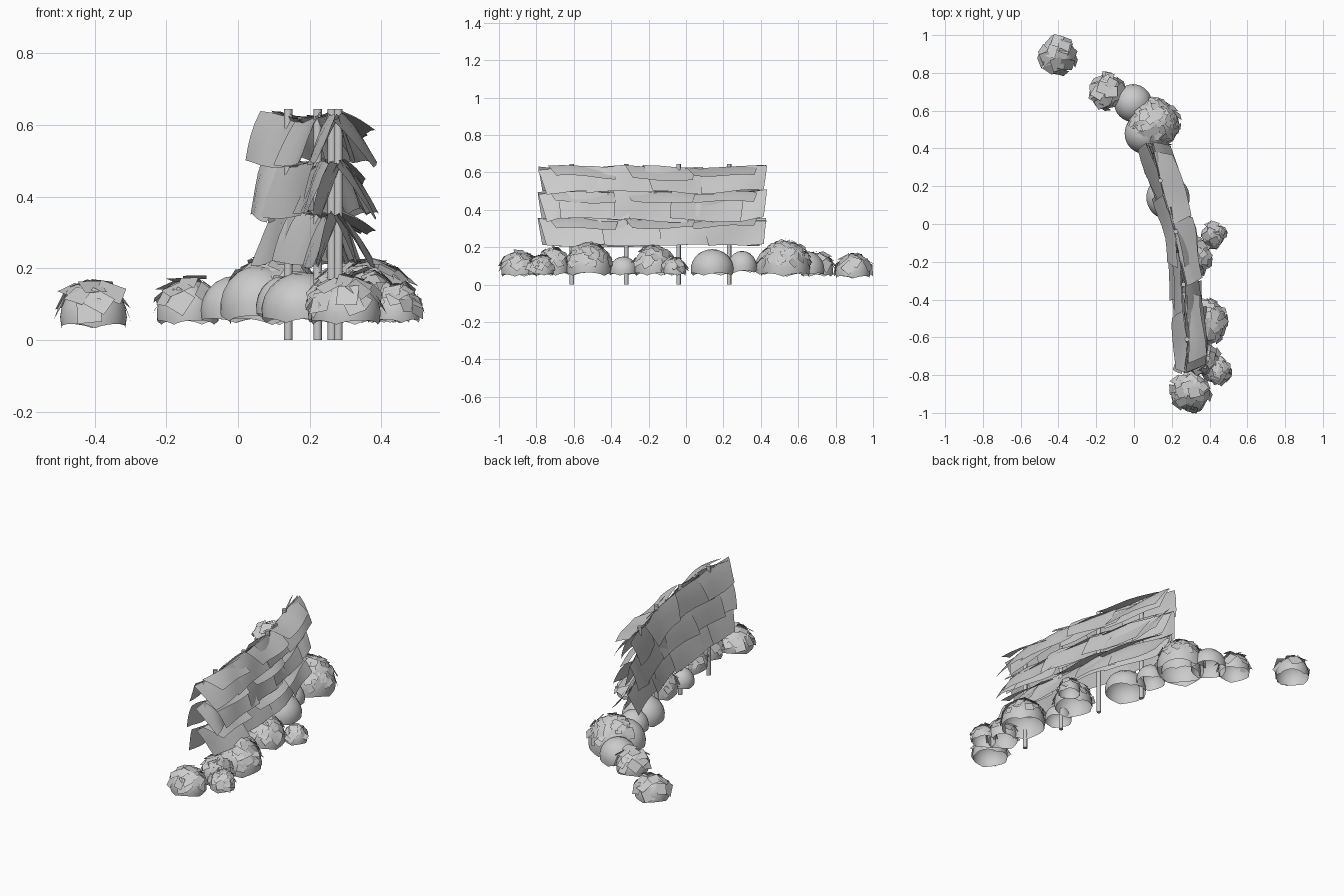
import bpy, bmesh, math, random
from mathutils import Vector, Matrix

if "Cube" in bpy.data.objects:
    bpy.data.objects.remove(bpy.data.objects["Cube"])
random.seed(7)
R = random.uniform


def finish(name, bm, smooth=True):
    me = bpy.data.meshes.new(name)
    bm.to_mesh(me)
    bm.free()
    for p in me.polygons:
        p.use_smooth = smooth
    ob = bpy.data.objects.new(name, me)
    bpy.context.collection.objects.link(ob)
    return ob


def grid_faces(bm, rows):
    for a, b in zip(rows, rows[1:]):
        for i in range(len(a) - 1):
            bm.faces.new((a[i + 1], a[i], b[i], b[i + 1]))


# curved centre line of the screen: x as a function of y
def line(y):
    pts = [(-0.85, 0.27), (-0.61, 0.28), (-0.32, 0.262), (-0.04, 0.222), (0.23, 0.14), (0.5, 0.06)]
    for (y0, x0), (y1, x1) in zip(pts, pts[1:]):
        if y <= y1:
            return x0 + (x1 - x0) * (y - y0) / (y1 - y0)
    return pts[-1][1]


# upright stakes
for i, y in enumerate((-0.61, -0.32, -0.04, 0.23)):
    bpy.ops.mesh.primitive_cylinder_add(vertices=12, radius=0.012, depth=0.645,
                                        location=(line(y), y, 0.3225))
    bpy.context.object.name = f"stake_{i + 1}"
    bpy.ops.object.shade_smooth_by_angle()


# one wavy shingle, top edge meeting the ridge and bottom edge flared out
def shingle(bm, y0, y1, ztop, zbot, side, flare, ends):
    nu, nv = 6, 5
    sk0, sk1 = (0.03 if ends[0] else R(-.02, .04)), (0.03 if ends[1] else R(-.02, .04))
    a, b = R(-0.02, 0.02), R(-0.018, 0.018)
    ph = R(0, 6.28)
    rows = []
    for j in range(nv):
        v = j / (nv - 1)
        row = []
        for i in range(nu):
            u = i / (nu - 1)
            y = (y0 + sk0 * v) * (1 - u) + (y1 - sk1 * v) * u
            off = 0.004 + flare * v ** 0.85 + a * (u - .5) + 0.009 * math.sin(ph + 4 * u + 2 * v)
            z = ztop + (zbot - ztop) * v + b * (u - .5) + 0.006 * math.sin(ph + 5 * u)
            row.append(bm.verts.new((line(y) + side * off, y + side * off * 0.15, z)))
        rows.append(row)
    grid_faces(bm, rows if side > 0 else rows[::-1])


# three tiers of overlapping shingles on both faces of the screen
for t, (ztop, zbot) in enumerate(((0.352, 0.205), (0.495, 0.342), (0.627, 0.487))):
    for side, label in ((-1, "left"), (1, "right")):
        bm = bmesh.new()
        cuts = [-0.79, -0.5, -0.19, 0.12, 0.43]
        if t == 1:
            cuts = [-0.79, -0.65, -0.35, -0.04, 0.27, 0.43]
        for i in range(len(cuts) - 1):
            first, last = i == 0, i == len(cuts) - 2
            shingle(bm, cuts[i] - (0 if first else 0.04), cuts[i + 1] + (0 if last else 0.04),
                    ztop, zbot + R(0, 0.012), side,
                    R(0.05, 0.065) if side < 0 else R(0.07, 0.105), (first, last))
        finish(f"{label}_shingles_tier_{t + 1}", bm)
    # flatter loose strips lifting off the right face, and steeper ones lining it inside
    bm = bmesh.new()
    for y0 in (-0.74, -0.33, 0.0):
        shingle(bm, y0, y0 + 0.38, ztop + 0.002, ztop - R(.04, .07), 1, R(0.07, 0.105), (True, True))
        shingle(bm, y0, y0 + 0.42, ztop, zbot + 0.015, 1, R(0.03, 0.05), (True, True))
    finish(f"loose_strips_tier_{t + 1}", bm)


# shrub mound: a square sheet draped over a dome, open below
def mound(name, x, y, r, zb, zt):
    bm = bmesh.new()
    n = 12
    h = (zt - zb) / 1.3
    zc = zt - h
    turn = R(0, 1.57)
    rows = []
    for j in range(n + 1):
        row = []
        for i in range(n + 1):
            u, v = 2 * i / n - 1, 2 * j / n - 1
            th = math.radians(101) * (0.82 * max(abs(u), abs(v)) + 0.18 * math.hypot(u, v))
            az = math.atan2(v, u) + turn
            row.append(bm.verts.new((x + r * math.sin(th) * math.cos(az),
                                     y + r * math.sin(th) * math.sin(az), zc + h * math.cos(th))))
        rows.append(row)
    grid_faces(bm, rows)
    bmesh.ops.recalc_face_normals(bm, faces=bm.faces)
    finish(name, bm)
    return zc, h


# square leaf plates laid over a mound
def leaves(name, x, y, r, zc, h, n, size):
    bm = bmesh.new()
    for k in range(n):
        cz = 1 - (k + 0.5) / n * 0.85
        az = k * 2.39996 + R(-.3, .3)
        s = math.sqrt(1 - cz * cz)
        d = Vector((s * math.cos(az), s * math.sin(az), cz))
        p = Vector((x + d.x * r, y + d.y * r, zc + d.z * h)) + d * R(0, 0.008)
        nrm = Vector((d.x / r, d.y / r, d.z / h)).normalized()
        nrm = (nrm + Vector((R(-.3, .3), R(-.3, .3), R(0, .45)))).normalized()
        m = (Matrix.Translation(p) @ nrm.to_track_quat('Z', 'Y').to_matrix().to_4x4()
             @ Matrix.Rotation(R(0, 6.28), 4, 'Z'))
        w, l = size * R(.8, 1.15) / 2, size * R(.8, 1.2) / 2
        bm.faces.new([bm.verts.new(m @ Vector(c)) for c in
                      ((-w, -l, 0), (w, -l, 0), (w, l, 0), (-w, l, 0))])
    finish(name, bm, False)


# x, y, radius, base, top, leaf count, leaf size
shrubs = [
    (-0.403, 0.892, 0.093, 0.035, 0.16, 16, 0.065),
    (-0.14, 0.70, 0.087, 0.045, 0.17, 20, 0.06),
    (-0.005, 0.64, 0.10, 0.05, 0.18, 0, 0),
    (0.105, 0.53, 0.133, 0.045, 0.235, 66, 0.042),
    (0.06, 0.48, 0.11, 0.055, 0.21, 0, 0),
    (0.13, 0.30, 0.08, 0.065, 0.18, 0, 0),
    (0.18, 0.14, 0.115, 0.05, 0.19, 0, 0),
    (0.42, -0.06, 0.06, 0.05, 0.14, 18, 0.045),
    (0.30, -0.17, 0.105, 0.05, 0.205, 36, 0.047),
    (0.27, -0.335, 0.075, 0.05, 0.15, 0, 0),
    (0.37, -0.52, 0.122, 0.05, 0.22, 66, 0.042),
    (0.36, -0.71, 0.085, 0.05, 0.19, 34, 0.047),
    (0.44, -0.775, 0.068, 0.05, 0.15, 28, 0.045),
    (0.30, -0.89, 0.098, 0.045, 0.17, 26, 0.055),
]
for i, (x, y, r, zb, zt, n, size) in enumerate(shrubs):
    zc, h = mound(f"shrub_mound_{i + 1}", x, y, r, zb, zt)
    if n:
        leaves(f"shrub_leaves_{i + 1}", x, y, r, zc, h, n, size)
